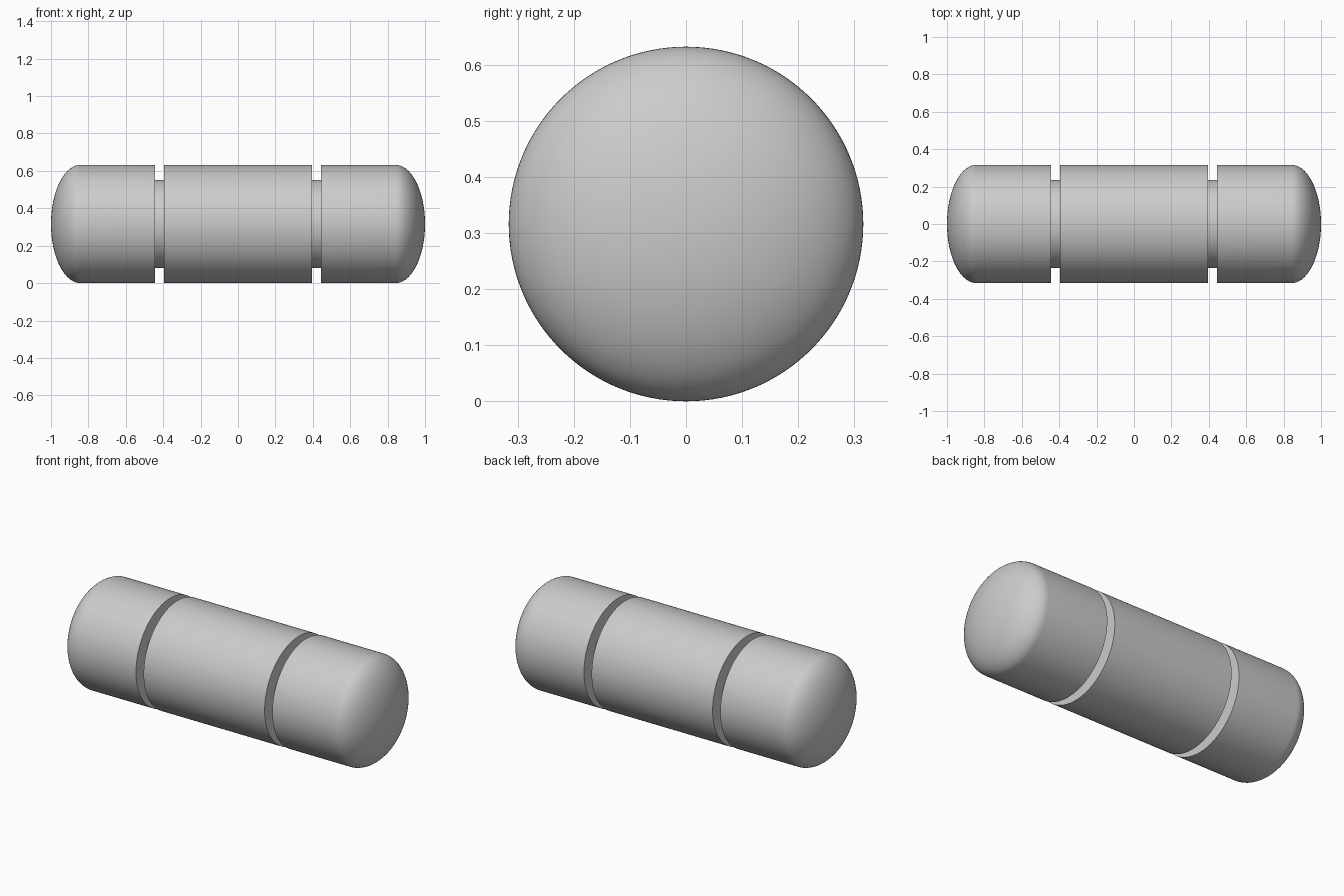
import bpy
import bmesh
from math import sin, cos, pi, radians
from mathutils import Matrix

cube = bpy.data.objects.get("Cube")
if cube:
    bpy.data.objects.remove(cube, do_unlink=True)

RADIUS = 0.316          # outer shell
NECK = 0.236            # bottom of the grooves
INNER, OUTER = 0.395, 0.445   # groove walls along x
HEAD = RADIUS / 2       # depth of the elliptical end
SIDES = 128

grey = bpy.data.materials.new("light grey")
grey.use_nodes = True
grey.diffuse_color = (0.6, 0.6, 0.6, 1)
grey.node_tree.nodes["Principled BSDF"].inputs["Base Color"].default_value = (0.6, 0.6, 0.6, 1)


def lathe(name, profile, side=1):
    """Turn a list of (x, radius) points round the x axis."""
    bm = bmesh.new()
    verts = [bm.verts.new((x * side, 0, r)) for x, r in profile]
    edges = [bm.edges.new(pair) for pair in zip(verts, verts[1:])]
    bmesh.ops.spin(bm, geom=verts + edges, cent=(0, 0, 0), axis=(1, 0, 0),
                   angle=2 * pi, steps=SIDES, use_merge=True)
    bmesh.ops.remove_doubles(bm, verts=bm.verts, dist=1e-5)
    bmesh.ops.recalc_face_normals(bm, faces=bm.faces)
    bmesh.ops.transform(bm, matrix=Matrix.Translation((0, 0, RADIUS)), verts=bm.verts)
    mesh = bpy.data.meshes.new(name)
    bm.to_mesh(mesh)
    bm.free()
    mesh.materials.append(grey)
    obj = bpy.data.objects.new(name, mesh)
    bpy.context.collection.objects.link(obj)
    bpy.ops.object.select_all(action='DESELECT')
    obj.select_set(True)
    bpy.context.view_layer.objects.active = obj
    bpy.ops.object.shade_smooth_by_angle(angle=radians(30))


# Middle barrel
lathe("middle_barrel", [(-INNER, 0), (-INNER, RADIUS), (INNER, RADIUS), (INNER, 0)])

# Domed end sections: groove wall, straight shell, elliptical head
steps = 24
dome = [(1 - HEAD + HEAD * sin(a), RADIUS * cos(a))
        for a in (pi / 2 * i / steps for i in range(steps))]
end_profile = [(OUTER, 0), (OUTER, RADIUS)] + dome + [(1, 0)]

for label, side in (("left", 1), ("right", -1)):
    lathe(label + "_domed_end", end_profile, side)
    # Narrow neck at the bottom of the groove
    lathe(label + "_groove_neck", [(INNER, 0), (INNER, NECK), (OUTER, NECK), (OUTER, 0)], side)
